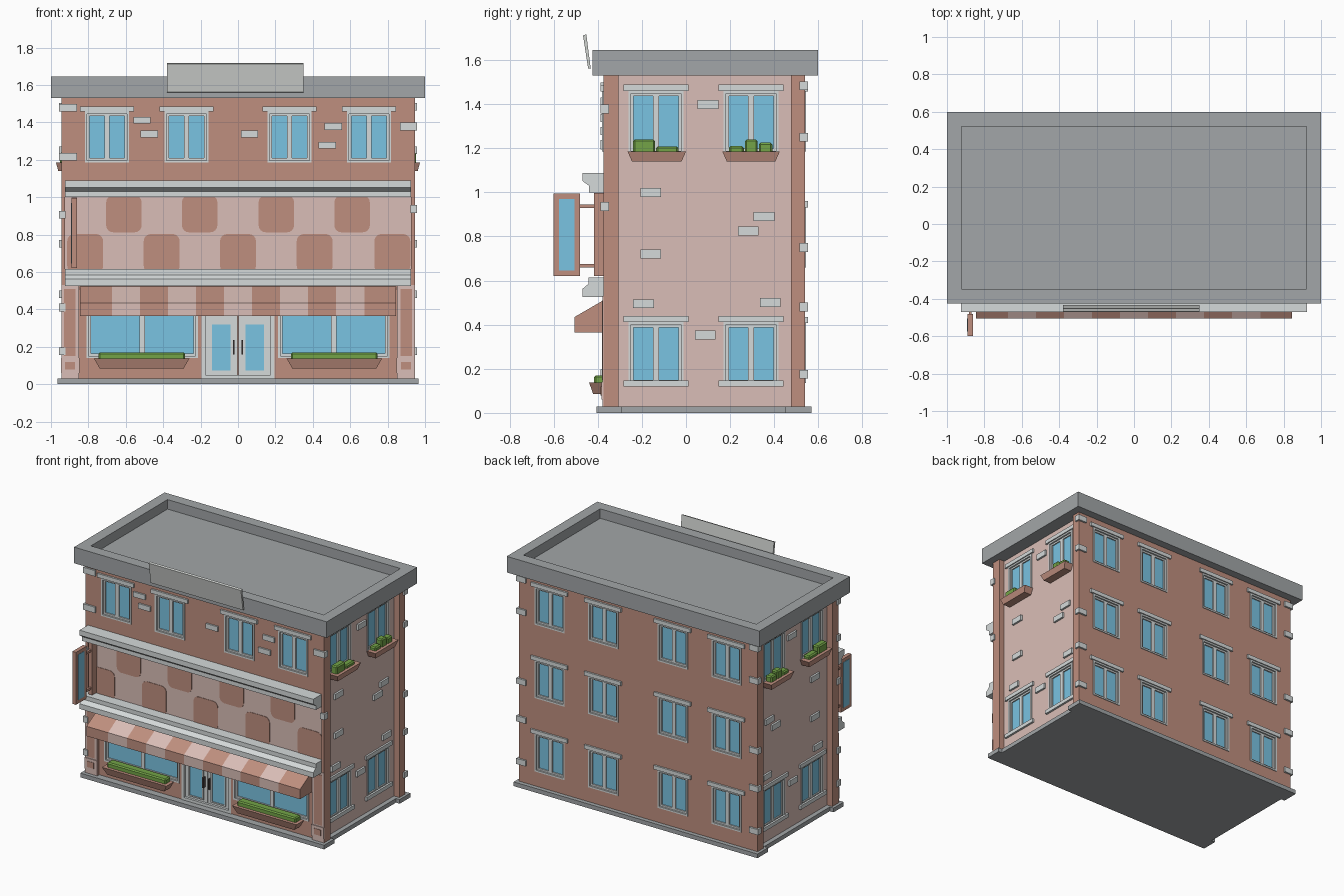
import bpy, bmesh, math
from mathutils import Vector

if "Cube" in bpy.data.objects:
    bpy.data.objects.remove(bpy.data.objects["Cube"])


def lin(c):
    c /= 255
    return c / 12.92 if c <= 0.04045 else ((c + 0.055) / 1.055) ** 2.4


PALETTE = {
    "brick": (191, 143, 127), "plaster": (218, 190, 183), "slate": (162, 166, 168),
    "trim": (213, 218, 218), "glass": (122, 195, 226), "leaf": (115, 164, 71),
    "board_grey": (207, 210, 207), "handle_dark": (78, 69, 67),
}
MATS = {}
for key, rgb in PALETTE.items():
    MATS[key] = bpy.data.materials.new(key)
    MATS[key].diffuse_color = (*[lin(c) for c in rgb], 1)

parts = {}  # part name -> (bmesh, material names)


def part(name, *mats):
    if name not in parts:
        parts[name] = (bmesh.new(), mats)
    return parts[name][0]


def prism(name, mat, pts, vec):
    """Extrude a planar outline along a vector."""
    bm = part(name, mat)
    a = [bm.verts.new(p) for p in pts]
    b = [bm.verts.new(Vector(p) + Vector(vec)) for p in pts]
    n = len(pts)
    bm.faces.new(a)
    bm.faces.new(b[::-1])
    for i in range(n):
        bm.faces.new((a[i], b[i], b[(i + 1) % n], a[(i + 1) % n]))


def box(name, mat, x0, x1, y0, y1, z0, z1):
    prism(name, mat, [(x0, y0, z0), (x1, y0, z0), (x1, y1, z0), (x0, y1, z0)], (0, 0, z1 - z0))


FRONT, BACK, SIDE, SHOP = -0.375, 0.54, 0.902, -0.355
WALLS = {  # (along wall, out of wall, up) -> world
    "front": lambda u, d, z: (u, FRONT - d, z),
    "shop": lambda u, d, z: (u, SHOP - d, z),
    "back": lambda u, d, z: (u, BACK + d, z),
    "right": lambda u, d, z: (SIDE + d, u, z),
    "left": lambda u, d, z: (-SIDE - d, u, z),
}


def plate(name, mat, wall, u0, u1, z0, z1, d, d0=0.0, taper=0.0):
    """Block standing on a wall; taper narrows its bottom."""
    f, t = WALLS[wall], taper
    bm = part(name, mat)
    lo = [f(u0 + t, d0, z0), f(u1 - t, d0, z0), f(u1 - t, d - t * 0.6, z0), f(u0 + t, d - t * 0.6, z0)]
    hi = [f(u0, d0, z1), f(u1, d0, z1), f(u1, d, z1), f(u0, d, z1)]
    a, b = [[bm.verts.new(p) for p in q] for q in (lo, hi)]
    bm.faces.new(a)
    bm.faces.new(b)
    for i in range(4):
        bm.faces.new((a[i], a[(i + 1) % 4], b[(i + 1) % 4], b[i]))


def ring(name, mat, wall, u0, u1, z0, z1, w, d, d0):
    plate(name, mat, wall, u0, u0 + w, z0, z1, d, d0)
    plate(name, mat, wall, u1 - w, u1, z0, z1, d, d0)
    plate(name, mat, wall, u0 + w, u1 - w, z0, z0 + w, d, d0)
    plate(name, mat, wall, u0 + w, u1 - w, z1 - w, z1, d, d0)


def window(wall, c, z0, z1, half, lintel=0.0, sill=False):
    n = wall + "_window"
    plate("opening_cutter", "trim", wall, c - half + .004, c + half - .004, z0 + .004, z1 - .004, .05, -.03)
    plate(n + "_glass", "glass", wall, c - half + .005, c + half - .005, z0 + .005, z1 - .005, -.016, -.029)
    ring(n + "_frames", "trim", wall, c - half, c + half, z0, z1, .012, .005, -.028)
    ring(n + "_sashes", "trim", wall, c - half + .012, c + half - .012, z0 + .012, z1 - .012, .012, -.007, -.028)
    plate(n + "_sashes", "trim", wall, c - .014, c + .014, z0 + .024, z1 - .024, -.007, -.028)
    if lintel:
        plate(n + "_lintels", "trim", wall, c - lintel, c + lintel, z1, z1 + .028, .013)
    if sill:
        plate(n + "_sills", "trim", wall, c - lintel, c + lintel, z0 - .005, z0 + .022, .015)


# Plinth with projecting corners
box("plinth", "slate", -.935, .935, -.405, .57, 0, .03)
for s in (-1, 1):
    for y0, y1 in ((-.405, -.29), (.45, .57)):
        box("plinth_corners", "slate", min(s * .93, s * .965), max(s * .93, s * .965), y0, y1, 0, .03)

# Walls: brick front and back, recessed plaster sides; shopfront and fascia sit back
box("front_wall", "brick", -.945, .945, FRONT, -.305, .03, 1.535)
box("back_wall", "brick", -.945, .945, .475, BACK, .03, 1.535)
box("side_walls", "plaster", -SIDE, SIDE, -.305, .475, .03, 1.535)
box("recess_cutter", "brick", -.85, .85, -.5, SHOP, .0, .53)
box("recess_cutter", "brick", -.925, .925, -.5, SHOP, .605, 1.01)

# Roof slab with parapet around a sunken deck
box("roof_deck", "slate", -.99, .99, -.415, .585, 1.53, 1.577)
for y0, y1 in ((-.425, -.347), (.52, .598)):
    box("roof_parapet", "slate", -1, 1, y0, y1, 1.53, 1.645)
for x0, x1 in ((-1, -.922), (.922, 1)):
    box("roof_parapet", "slate", x0, x1, -.347, .52, 1.53, 1.645)

# Tilted blank board on the roof edge
prism("roof_board", "board_grey", [(-.38, -.432, 1.56), (-.38, -.444, 1.562), (-.38, -.467, 1.712),
                                   (-.38, -.452, 1.717)], (.73, 0, 0))

# Windows
for c in (-.7, -.275, .275, .7):
    window("front", c, 1.185, 1.457, .118, .145)
    for z in (.135, .66, 1.185):
        window("back", c, z, z + .272, .118, .145)
for wall in ("left", "right"):
    for c in (-.136, .295):
        window(wall, c, .125, .412, .125, .147, True)
        window(wall, c, 1.175, 1.46, .125, .147)

# Side window boxes with bushes
for wall in ("left", "right"):
    for u0, u1 in ((-.265, 0), (.165, .425)):
        plate("side_planters", "brick", wall, u0, u1, 1.14, 1.185, .071, taper=.02)
    for u0, u1, z in ((-.24, -.14, 1.24), (-.135, -.035, 1.208), (.195, .262, 1.21),
                      (.267, .325, 1.24), (.33, .392, 1.225)):
        plate("side_bushes", "leaf", wall, u0, u1, 1.175, z, .05)

# Shop windows and their planters
for s in (-1, 1):
    window("shop", s * .512, .14, .4, .298)
    c = s * .515
    plate("shop_planters", "brick", "shop", c - .255, c + .255, .085, .137, .084, taper=.03)
    plate("shop_bushes", "leaf", "shop", c - .232, c + .232, .125, .17, .062)

# Double door
plate("opening_cutter", "trim", "shop", -.19, .19, 0, .395, .05, -.03)
ring("door_frame", "trim", "shop", -.195, .195, .03, .4, .02, .005, -.028)
for s in (-1, 1):
    u0, u1 = sorted((s * .002, s * .175))
    plate("door_leaves", "trim", "shop", u0, u1, .03, .385, -.012, -.029)
    u0, u1 = sorted((s * .03, s * .147))
    plate("door_glass", "glass", "shop", u0, u1, .065, .327, -.009, -.02)
    ring("door_glass_trim", "trim", "shop", u0, u1, .065, .327, .009, -.004, -.02)
    u0, u1 = sorted((s * .018, s * .028))
    plate("door_handles", "handle_dark", "shop", u0, u1, .16, .235, .012, -.015)

# Shopfront pilasters with inset panels
for s in (-1, 1):
    for u, v, z0, z1, d, m, n in ((.85, .945, .03, .53, .003, "plaster", "pilasters"),
                                  (.848, .947, .06, .14, .009, "plaster", "pilaster_bases"),
                                  (.87, .93, .15, .51, .006, "brick", "pilaster_panels"),
                                  (.872, .925, .078, .12, .012, "brick", "pilaster_base_panels")):
        plate(n, m, "front", *sorted((s * u, s * v)), z0, z1, d)

# Cornices below and above the fascia
for n, prof in (("lower_cornice", ((-.35, .525), (-.47, .525), (-.47, .562), (-.442, .585), (-.442, .615), (-.35, .615))),
                ("upper_cornice", ((-.35, 1.0), (-.44, 1.0), (-.44, 1.03), (-.47, 1.052), (-.47, 1.088), (-.35, 1.088)))):
    prism(n, "trim", [(-.925, y, z) for y, z in prof], (1.85, 0, 0))

# Fascia with rounded chequer patches running under the cornices
plate("fascia", "plaster", "shop", -.925, .925, .605, 1.01, .008)


def patch(x0, x1, z0, z1, r=.038):
    pts = []
    for cx, cz, a in ((x1 - r, z1 - r, 0), (x0 + r, z1 - r, 90), (x0 + r, z0 + r, 180), (x1 - r, z0 + r, 270)):
        for k in range(5):
            t = math.radians(a + k * 22.5)
            pts.append((cx + r * math.cos(t), SHOP - .007, cz + r * math.sin(t)))
    prism("fascia_patches", "brick", pts, (0, -.004, 0))


for c in (-.61, -.205, .205, .61):
    patch(c - .095, c + .095, .812, 1.01)
for c in (-.817, -.408, 0, .41, .825):
    patch(c - .096, c + .096, .595, .803)

# Striped awning
xs = [-.845] + [-.675 + .15 * i for i in range(10)] + [.845]
bm = part("awning", "brick", "plaster")
rows = [[bm.verts.new((x, y, z)) for y, z in ((SHOP, .522), (-.505, .435), (-.505, .365), (SHOP, .365))] for x in xs]
for i in range(len(xs) - 1):
    for j in range(4):
        k = (j + 1) % 4
        f = bm.faces.new((rows[i][j], rows[i][k], rows[i + 1][k], rows[i + 1][j]))
        f.material_index = i % 2
bm.faces.new(rows[0])
bm.faces.new(rows[-1])

# Hanging blade sign
box("blade_sign", "brick", -.89, -.862, -.6, -.48, .62, .995)
box("blade_sign_glass", "glass", -.892, -.860, -.575, -.505, .645, .97)
box("blade_sign_post", "brick", -.89, -.862, -.418, -.36, .62, .998)
for z in (.667, .937):
    box("blade_sign_arms", "brick", -.883, -.869, -.485, -.41, z - .008, z + .008)

# Loose stones on front and side walls (start, base height)
for u, z in ((-.56, 1.393), (-.52, 1.32), (.015, 1.32), (.463, 1.36), (.43, 1.26)):
    plate("front_stones", "trim", "front", u, u + .093, z, z + .036, .012)
for wall in ("left", "right"):
    for u, z in ((.053, 1.378), (-.207, .98), (.307, .87), (.235, .805), (-.207, .7),
                 (-.24, .475), (.335, .48), (.04, .333)):
        plate("side_stones", "trim", wall, u, u + .094, z, z + .04, .014)

# Corner stones wrapping the wall ends
for s, corner in ((-1, ((1.457, .09), (1.195, .09), (.885, .03), (.39, .03), (.155, .03))),
                  (1, ((1.357, .085), (.915, .03)))):
    for z, w in corner:
        x0, x1 = sorted((s * (.952 - w), s * .957))
        box("front_corner_stones", "trim", x0, x1, -.387, -.35, z, z + .042)
for s in (-1, 1):
    for z in (1.463, 1.23, .73, .46, .155):
        x0, x1 = sorted((s * .885, s * .957))
        box("back_corner_stones", "trim", x0, x1, .515, .553, z, z + .04)

# Turn every collected part into an object
objs = {}
for name, (bm, mats) in parts.items():
    bmesh.ops.recalc_face_normals(bm, faces=bm.faces)
    me = bpy.data.meshes.new(name)
    bm.to_mesh(me)
    bm.free()
    for m in mats:
        me.materials.append(MATS[m])
    ob = objs[name] = bpy.data.objects.new(name, me)
    bpy.context.collection.objects.link(ob)
    if name.endswith("bushes"):
        bev = ob.modifiers.new("soft_edges", "BEVEL")
        bev.width, bev.segments = .008, 1

# Cut the recesses and openings into the walls
for wall, cutters in (("front_wall", ("recess_cutter", "opening_cutter")),
                      ("back_wall", ("opening_cutter",)), ("side_walls", ("opening_cutter",))):
    for c in cutters:
        mod = objs[wall].modifiers.new(c, "BOOLEAN")
        mod.operation, mod.solver, mod.object = "DIFFERENCE", "EXACT", objs[c]
for c in ("recess_cutter", "opening_cutter"):
    objs[c].hide_render = True
    objs[c].display_type = "WIRE"

for m in bpy.data.materials:
    if m.users and not m.is_grease_pencil:
        m.use_nodes = True
        m.node_tree.nodes["Principled BSDF"].inputs["Base Color"].default_value = m.diffuse_color
